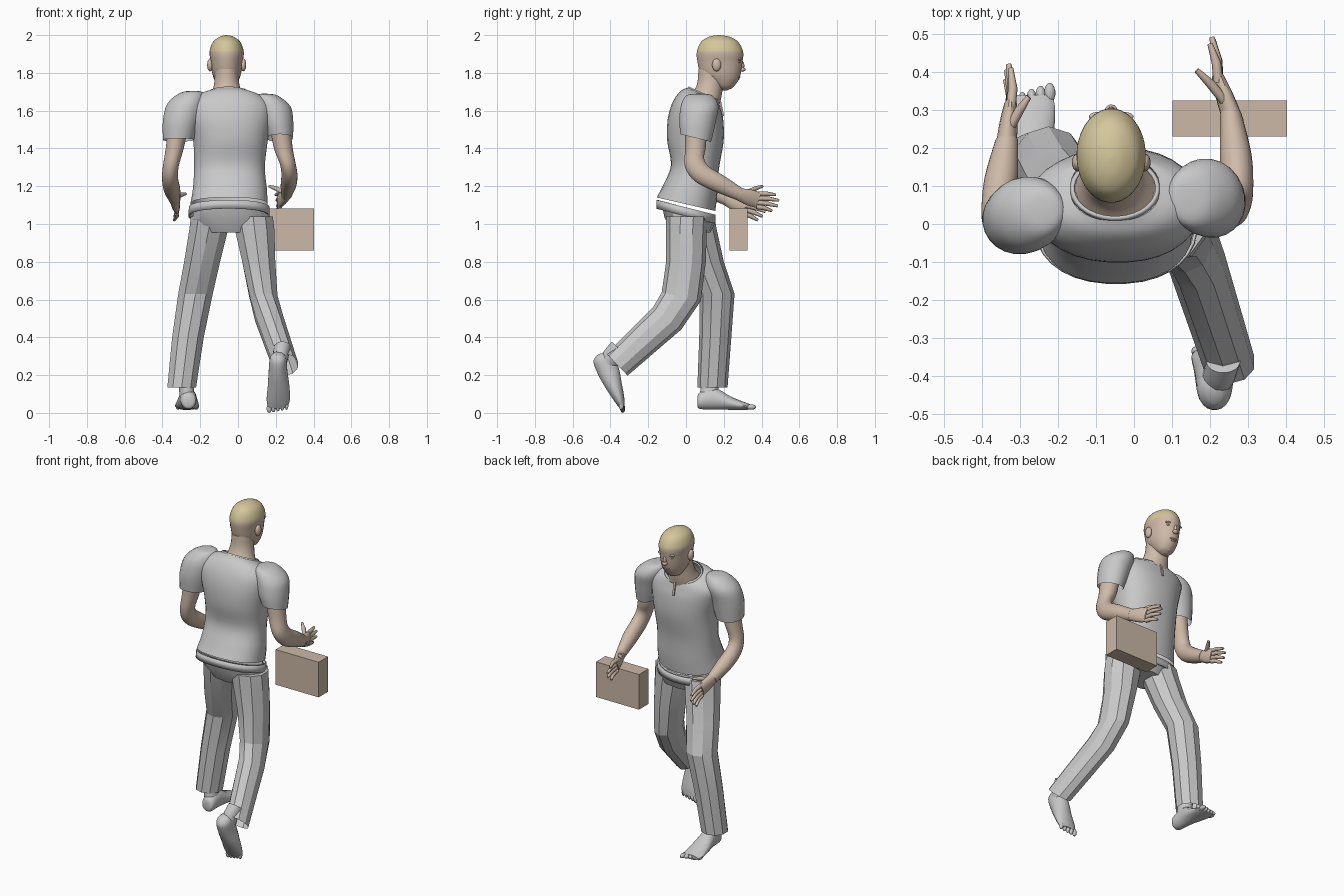
import bpy, bmesh, math
from mathutils import Vector, Matrix

cube = bpy.data.objects.get("Cube")
if cube:
    bpy.data.objects.remove(cube, do_unlink=True)


def material(name, rgb):
    m = bpy.data.materials.new(name)
    m.use_nodes = True
    m.diffuse_color = (*rgb, 1)
    m.node_tree.nodes["Principled BSDF"].inputs["Base Color"].default_value = (*rgb, 1)
    return m


CLOTH = material("light grey cloth", (0.58, 0.58, 0.58))
SKIN = material("skin", (0.62, 0.49, 0.39))
HAIR = material("blond hair", (0.66, 0.57, 0.33))
TAN = material("tan case", (0.60, 0.48, 0.39))


def finish(name, bm, mats, smooth=40):
    bmesh.ops.recalc_face_normals(bm, faces=bm.faces)
    me = bpy.data.meshes.new(name)
    bm.to_mesh(me)
    bm.free()
    for m in mats:
        me.materials.append(m)
    if smooth:
        for p in me.polygons:
            p.use_smooth = True
        me.set_sharp_from_angle(angle=math.radians(smooth))
    ob = bpy.data.objects.new(name, me)
    bpy.context.collection.objects.link(ob)
    return ob


def spline(p, steps):
    """Catmull-Rom resampling of section tuples."""
    out = []
    for i in range(len(p) - 1):
        a, b, c, d = p[max(i - 1, 0)], p[i], p[i + 1], p[min(i + 2, len(p) - 1)]
        for s in range(steps):
            t = s / steps
            out.append([0.5 * (2 * q + (r - o) * t + (2 * o - 5 * q + 4 * r - u) * t * t
                               + (3 * q - o - 3 * r + u) * t ** 3)
                        for o, q, r, u in zip(a, b, c, d)])
    return out + [list(p[-1])]


def loft(name, sections, mats, n=24, steps=4, caps=(True, True), smooth=40, power=1.0, rule=None):
    """Sections are x, y, z, half width, half depth and tilt about x in degrees."""
    bm = bmesh.new()
    rings = []
    for x, y, z, ra, rb, tilt in spline(sections, steps):
        t = math.radians(tilt)
        ring = []
        for k in range(n):
            a = 2 * math.pi * (k + 0.5) / n
            c, s = math.cos(a), math.sin(a)
            u = math.copysign(abs(c) ** power, c) * max(ra, 0.002)
            v = math.copysign(abs(s) ** power, s) * max(rb, 0.002)
            ring.append(bm.verts.new((x + u, y + v * math.cos(t), z + v * math.sin(t))))
        rings.append(ring)
    for r, q in zip(rings, rings[1:]):
        for k in range(n):
            bm.faces.new((r[k], r[(k + 1) % n], q[(k + 1) % n], q[k]))
    for end, cap in zip((rings[0], rings[-1]), caps):
        if cap:
            bm.faces.new(end)
    if rule:
        for f in bm.faces:
            f.material_index = rule(f.calc_center_median())
    return finish(name, bm, mats, smooth)


def blobs(name, items, mat):
    """Ellipsoids given as (centre, radii)."""
    bm = bmesh.new()
    for c, r in items:
        bmesh.ops.create_uvsphere(bm, u_segments=14, v_segments=8, radius=1,
                                  matrix=Matrix.Translation(c) @ Matrix.Diagonal((*r, 1)))
    return finish(name, bm, [mat])


def fingers(name, paths, mat):
    cu = bpy.data.curves.new(name, "CURVE")
    cu.dimensions = "3D"
    cu.bevel_depth = 0.013
    cu.bevel_resolution = 2
    cu.use_fill_caps = True
    for pts in paths:
        sp = cu.splines.new("POLY")
        sp.points.add(len(pts) - 1)
        for i, (p, q) in enumerate(zip(sp.points, pts)):
            p.co = (*q, 1)
            p.radius = (1.0, 0.95, 0.55)[i]
    cu.materials.append(mat)
    bpy.context.collection.objects.link(bpy.data.objects.new(name, cu))


# Head: hair above the hairline, skin below
loft("head", [(-0.06, 0.175, 2.0, 0.004, 0.004, 0), (-0.06, 0.176, 1.992, 0.035, 0.052, 0),
              (-0.06, 0.178, 1.965, 0.072, 0.098, 0), (-0.06, 0.18, 1.912, 0.091, 0.123, 0),
              (-0.06, 0.18, 1.86, 0.085, 0.12, 0), (-0.06, 0.183, 1.80, 0.077, 0.108, 0),
              (-0.06, 0.195, 1.76, 0.064, 0.082, 0), (-0.06, 0.203, 1.725, 0.044, 0.047, 0),
              (-0.06, 0.2, 1.708, 0.015, 0.02, 0)],
     [SKIN, HAIR], n=32, rule=lambda c: int(c.z > 1.911))
loft("neck", [(-0.06, 0.14, 1.82, 0.062, 0.075, 0), (-0.06, 0.13, 1.75, 0.066, 0.07, 0),
              (-0.058, 0.115, 1.69, 0.08, 0.075, -10), (-0.05, 0.095, 1.645, 0.105, 0.085, -22)], [SKIN])
blobs("ears", [((-0.06 + s * 0.088, 0.162, 1.842), (0.016, 0.024, 0.034)) for s in (-1, 1)], SKIN)
blobs("nose", [((-0.06, 0.295, 1.838), (0.010, 0.014, 0.026)),
               ((-0.06, 0.298, 1.818), (0.017, 0.017, 0.012))], SKIN)
blobs("lips", [((-0.06, 0.276, 1.778), (0.026, 0.012, 0.006)),
               ((-0.06, 0.272, 1.768), (0.022, 0.012, 0.006))], SKIN)
blobs("brows", [((-0.06 + s * 0.035, 0.283, 1.872), (0.024, 0.012, 0.007)) for s in (-1, 1)], SKIN)
blobs("eyes", [((-0.06 + s * 0.035, 0.279, 1.856), (0.014, 0.01, 0.006)) for s in (-1, 1)], SKIN)
blobs("chin", [((-0.06, 0.232, 1.733), (0.026, 0.02, 0.018))], SKIN)

# Shirt body with an open hem and neck
loft("shirt_body", [(-0.048, 0.0, 1.105, 0.205, 0.16, -13), (-0.043, 0.022, 1.18, 0.197, 0.146, -10),
                    (-0.045, 0.047, 1.30, 0.188, 0.128, -5), (-0.04, 0.05, 1.44, 0.198, 0.15, 0),
                    (-0.045, 0.05, 1.55, 0.22, 0.148, 0), (-0.05, 0.055, 1.625, 0.225, 0.13, -6),
                    (-0.05, 0.072, 1.672, 0.175, 0.108, -16), (-0.05, 0.093, 1.685, 0.118, 0.092, -24)],
     [CLOTH], n=32, caps=(False, False), power=0.88)
collar = loft("shirt_collar", [(-0.05, 0.093, 1.678, 0.121, 0.095, -24), (-0.05, 0.095, 1.692, 0.113, 0.088, -24)],
              [CLOTH], n=32, steps=1, caps=(False, False))
band = loft("waistband", [(-0.047, 0.0, 1.088, 0.214, 0.162, -14), (-0.047, 0.0, 1.042, 0.216, 0.163, -14)],
            [CLOTH], n=32, steps=1, caps=(False, False), power=0.9)
for ob in (collar, band):
    mod = ob.modifiers.new("thickness", "SOLIDIFY")
    mod.thickness = 0.008

# Sleeves
loft("free_sleeve", [(-0.235, 0.035, 1.705, 0.01, 0.01, 0), (-0.245, 0.035, 1.695, 0.06, 0.06, 0),
                     (-0.275, 0.03, 1.64, 0.098, 0.095, 0), (-0.30, 0.015, 1.55, 0.098, 0.095, 0),
                     (-0.315, 0.01, 1.445, 0.083, 0.082, -6)], [CLOTH], caps=(True, False))
loft("case_sleeve", [(0.14, 0.07, 1.69, 0.01, 0.01, 0), (0.15, 0.07, 1.68, 0.06, 0.07, 0),
                     (0.185, 0.072, 1.625, 0.092, 0.1, 0), (0.205, 0.062, 1.55, 0.088, 0.098, 0),
                     (0.222, 0.052, 1.455, 0.07, 0.084, -14)], [CLOTH], caps=(True, False))

# Bent arms
loft("free_arm", [(-0.315, 0.01, 1.52, 0.055, 0.06, 0), (-0.335, 0.005, 1.40, 0.048, 0.055, 0),
                  (-0.355, 0.003, 1.31, 0.042, 0.052, 20), (-0.36, 0.035, 1.245, 0.042, 0.05, 48),
                  (-0.35, 0.12, 1.185, 0.044, 0.045, 62), (-0.335, 0.22, 1.13, 0.03, 0.034, 65)], [SKIN])
loft("case_arm", [(0.222, 0.055, 1.52, 0.055, 0.06, 0), (0.24, 0.05, 1.40, 0.05, 0.055, 5),
                  (0.262, 0.045, 1.325, 0.042, 0.056, 25), (0.272, 0.085, 1.265, 0.042, 0.054, 48),
                  (0.268, 0.18, 1.212, 0.042, 0.048, 62), (0.255, 0.29, 1.155, 0.028, 0.034, 66)], [SKIN])


# Hands: flat palm, four fingers spread vertically and a thumb
def hand(side, wrist, knuckle, tips, thumb):
    w, k, th = Vector(wrist), Vector(knuckle), Vector(thumb)
    m = w.lerp(k, 0.5)
    loft(side + "_palm", [(*(w - (k - w) * 0.2), 0.028, 0.032, 66), (*m, 0.024, 0.044, 68),
                          (*k, 0.017, 0.042, 70)], [SKIN], n=16)
    paths = []
    for i, tip in enumerate(tips):
        base = k + Vector((0, -0.012, 0.033 - 0.022 * i))
        paths.append((base, base.lerp(Vector(tip), 0.5) + Vector((0.006, 0, 0.004)), Vector(tip)))
    root = w.lerp(k, 0.25) + Vector((0, 0, 0.015))
    paths.append((root, root.lerp(th, 0.55) + Vector((0, 0.005, 0.005)), th))
    fingers(side + "_fingers", paths, SKIN)


hand("case_hand", (0.255, 0.29, 1.155), (0.222, 0.385, 1.125),
     [(0.20, 0.475, 1.155), (0.205, 0.492, 1.125), (0.208, 0.485, 1.095), (0.205, 0.455, 1.07)],
     (0.165, 0.405, 1.20))
hand("free_hand", (-0.335, 0.22, 1.13), (-0.325, 0.315, 1.09),
     [(-0.325, 0.41, 1.095), (-0.33, 0.42, 1.065), (-0.335, 0.405, 1.04), (-0.338, 0.38, 1.02)],
     (-0.277, 0.335, 1.16))

# Trousers: faceted legs with open cuffs
loft("trouser_seat", [(-0.045, 0.005, 1.085, 0.198, 0.14, -14), (-0.035, 0.02, 1.02, 0.21, 0.135, -6),
                      (-0.03, 0.03, 0.955, 0.17, 0.10, 0)], [CLOTH], n=14, steps=1, smooth=25)
loft("forward_trouser_leg", [(-0.145, 0.04, 1.04, 0.11, 0.11, 0), (-0.155, 0.055, 0.97, 0.108, 0.108, 0),
                             (-0.19, 0.1, 0.80, 0.1, 0.1, 0), (-0.225, 0.165, 0.63, 0.096, 0.092, 0),
                             (-0.265, 0.155, 0.40, 0.088, 0.085, 0), (-0.298, 0.14, 0.135, 0.08, 0.08, 0)],
     [CLOTH], n=10, steps=1, caps=(True, False), smooth=20)
loft("trailing_trouser_leg", [(0.08, 0.005, 1.04, 0.11, 0.11, 0), (0.088, 0.002, 0.97, 0.11, 0.108, 0),
                              (0.11, 0.0, 0.80, 0.092, 0.105, 0), (0.135, -0.025, 0.615, 0.078, 0.106, -12),
                              (0.165, -0.10, 0.50, 0.077, 0.095, -38), (0.25, -0.365, 0.255, 0.07, 0.08, -46)],
     [CLOTH], n=10, steps=1, caps=(True, False), smooth=20)

# Bare grey feet: the forward one flat, the trailing one on its toes
loft("forward_foot", [(-0.262, 0.06, 0.06, 0.02, 0.025, 90), (-0.262, 0.075, 0.065, 0.04, 0.045, 90),
                      (-0.265, 0.15, 0.075, 0.046, 0.058, 90), (-0.268, 0.235, 0.052, 0.058, 0.036, 90),
                      (-0.27, 0.305, 0.037, 0.063, 0.022, 90), (-0.27, 0.34, 0.032, 0.055, 0.014, 90)],
     [CLOTH], n=20)
loft("forward_ankle", [(-0.285, 0.13, 0.24, 0.045, 0.048, 0), (-0.275, 0.125, 0.14, 0.04, 0.048, 0),
                       (-0.265, 0.125, 0.07, 0.042, 0.055, 0)], [CLOTH], n=20)
loft("trailing_foot", [(0.212, -0.45, 0.315, 0.02, 0.025, 24), (0.212, -0.442, 0.29, 0.043, 0.053, 24),
                       (0.212, -0.41, 0.22, 0.05, 0.058, 24), (0.215, -0.38, 0.14, 0.058, 0.044, 24),
                       (0.213, -0.352, 0.07, 0.062, 0.028, 24), (0.21, -0.338, 0.03, 0.052, 0.015, 24)],
     [CLOTH], n=20)
loft("trailing_ankle", [(0.235, -0.36, 0.345, 0.045, 0.046, -46), (0.225, -0.395, 0.30, 0.043, 0.048, -35),
                        (0.214, -0.415, 0.25, 0.042, 0.05, -5)], [CLOTH], n=20)
blobs("forward_toes", [((-0.222 - 0.024 * i, 0.345 - 0.008 * i, 0.031), (0.015 - 0.001 * i, 0.027, 0.014))
                       for i in range(5)], CLOTH)
blobs("trailing_toes", [((0.165 + 0.023 * i, -0.335 - 0.002 * i, 0.024 + 0.004 * i),
                         (0.014 - 0.001 * i, 0.013, 0.024)) for i in range(5)], CLOTH)

# Neck slit on the chest side
bm = bmesh.new()
bmesh.ops.create_cube(bm, size=1, matrix=Matrix.Translation((-0.05, 0.19, 1.61))
                      @ Matrix.Rotation(math.radians(12), 4, "X") @ Matrix.Diagonal((0.012, 0.008, 0.08, 1)))
finish("neck_slit", bm, [SKIN], 0)

# Carried case
bm = bmesh.new()
bmesh.ops.create_cube(bm, size=1, matrix=Matrix.Translation((0.252, 0.278, 0.97))
                      @ Matrix.Diagonal((0.302, 0.094, 0.222, 1)))
finish("case", bm, [TAN], 0)
